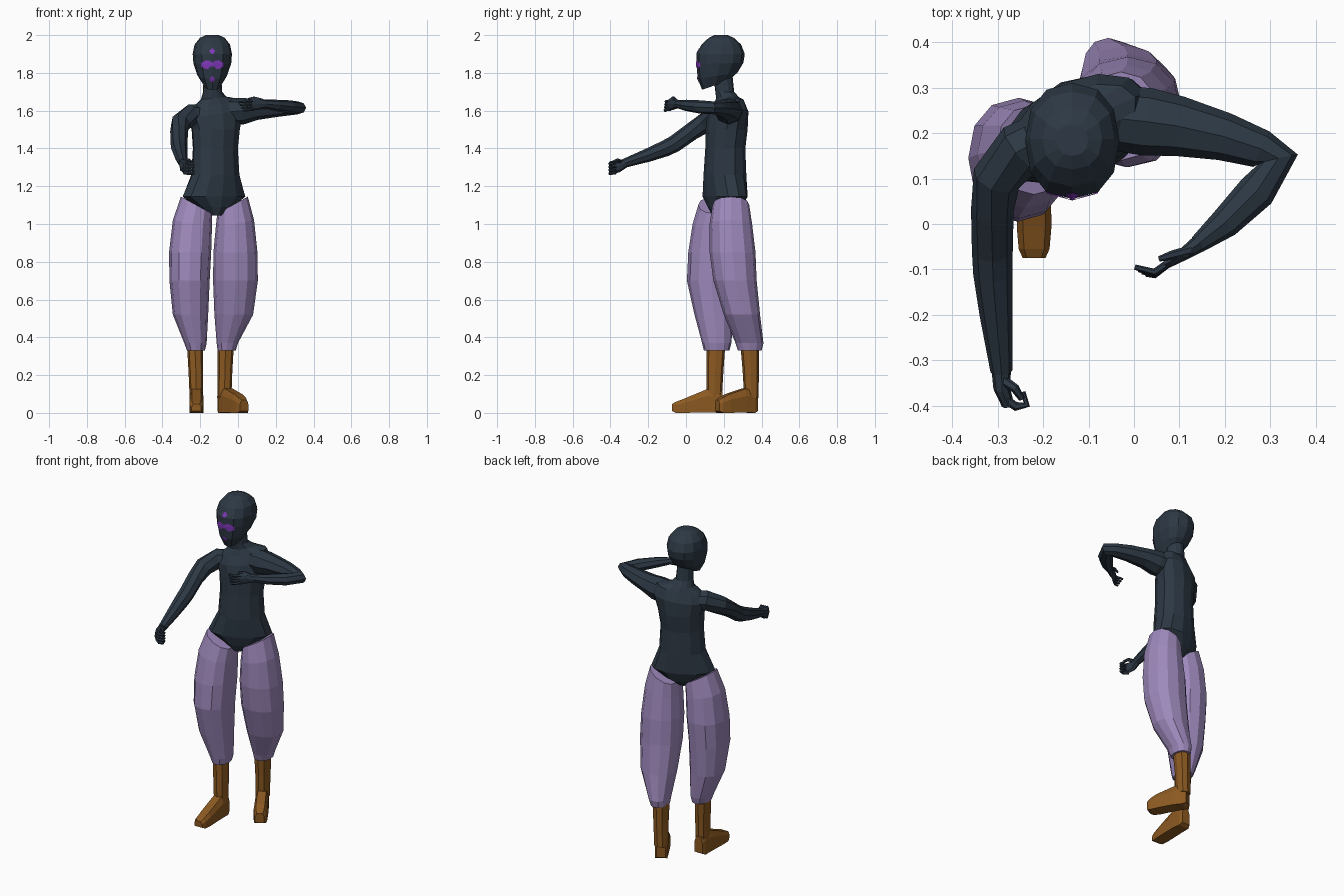
import bpy, bmesh, math
from mathutils import Vector
from mathutils.bvhtree import BVHTree


def material(name, rgb):
    m = bpy.data.materials.new(name)
    m.diffuse_color = (*rgb, 1)
    return m


DARK = material("dark slate", (0.026, 0.040, 0.058))
LAVENDER = material("lavender cloth", (0.34, 0.25, 0.50))
BROWN = material("brown leather", (0.26, 0.10, 0.015))
PURPLE = material("bright purple", (0.22, 0.04, 0.50))


def finish(bm, name, mat):
    bmesh.ops.recalc_face_normals(bm, faces=bm.faces)
    me = bpy.data.meshes.new(name)
    bm.to_mesh(me)
    bm.free()
    me.materials.append(mat)
    ob = bpy.data.objects.new(name, me)
    bpy.context.collection.objects.link(ob)
    return ob


def loft(name, rings, mat):
    """Skin a stack of equal-sized rings and cap both ends."""
    bm = bmesh.new()
    vs = [[bm.verts.new(p) for p in r] for r in rings]
    n = len(vs[0])
    for a, b in zip(vs, vs[1:]):
        for i in range(n):
            j = (i + 1) % n
            bm.faces.new((a[i], a[j], b[j], b[i]))
    bm.faces.new(vs[0])
    bm.faces.new(vs[-1])
    return finish(bm, name, mat)


def ring(cx, cy, z, rx, ry, yaw=0.0, tx=0.0, ty=0.0, n=12, power=1.0):
    """Horizontal oval; tx and ty raise it along its own axes."""
    out = []
    for i in range(n):
        a = 2 * math.pi * i / n
        c, s = math.cos(a), math.sin(a)
        u = rx * math.copysign(abs(c) ** power, c)
        v = ry * math.copysign(abs(s) ** power, s)
        out.append(Vector((cx + u * math.cos(yaw) - v * math.sin(yaw),
                           cy + u * math.sin(yaw) + v * math.cos(yaw),
                           z + tx * u + ty * v)))
    return out


def box_ring(z, x0, x1, y0, y1, **kw):
    return ring((x0 + x1) / 2, (y0 + y1) / 2, z, (x1 - x0) / 2, (y1 - y0) / 2, **kw)


def tube(name, pts, mat, n=8):
    """Limb along points (x, y, z, side radius, upright radius)."""
    ps = [Vector(p[:3]) for p in pts]
    rings = []
    for i, p in enumerate(ps):
        t = Vector()
        if i:
            t += (p - ps[i - 1]).normalized()
        if i < len(ps) - 1:
            t += (ps[i + 1] - p).normalized()
        t.normalize()
        side = t.cross(Vector((0, 0, 1))).normalized()
        up = side.cross(t)
        w, h = pts[i][3], pts[i][-1]
        rings.append([p + side * w * math.cos(2 * math.pi * k / n)
                      + up * h * math.sin(2 * math.pi * k / n) for k in range(n)])
    return loft(name, rings, mat)


# Torso and neck, turned about the vertical axis
YAW = 0.42
torso = [(-0.125, 0.19, 1.045, 0.035, 0.055, 0), (-0.125, 0.205, 1.09, 0.10, 0.088, 0),
         (-0.127, 0.207, 1.145, 0.182, 0.104, 0), (-0.12, 0.206, 1.26, 0.133, 0.109, 0),
         (-0.12, 0.208, 1.40, 0.124, 0.102, 0), (-0.118, 0.215, 1.50, 0.134, 0.106, 0),
         (-0.118, 0.222, 1.585, 0.160, 0.096, 0.12), (-0.12, 0.225, 1.638, 0.135, 0.070, 0.18),
         (-0.128, 0.220, 1.668, 0.070, 0.058, 0.1), (-0.135, 0.205, 1.70, 0.050, 0.050, 0),
         (-0.135, 0.195, 1.79, 0.047, 0.052, 0)]
loft("torso", [ring(x, y, z, rx, ry, YAW, t) for x, y, z, rx, ry, t in torso], DARK)

# Head
head_rows = [(1.735, 0.085, 0.225, 0.045, 0.35), (1.785, 0.062, 0.272, 0.078, 0.15),
             (1.85, 0.055, 0.304, 0.100, 0.03), (1.90, 0.055, 0.311, 0.104, 0),
             (1.95, 0.082, 0.292, 0.094, 0), (1.985, 0.12, 0.255, 0.066, 0),
             (2.0, 0.15, 0.22, 0.035, 0)]
head = loft("head", [box_ring(z, -0.136 - r, -0.136 + r, a, b, ty=t, power=0.88)
                     for z, a, b, r, t in head_rows], DARK)

# Painted face marks: thin cells laid on the face
hb = bmesh.new()
hb.from_mesh(head.data)
tree = BVHTree.FromBMesh(hb)


def marked(x, z):
    dx, dz = abs(x), z - 1.843
    wing = dx < 0.058 and abs(dz) < 0.011 + 0.011 * math.sin(math.pi * min(dx, 0.058) / 0.058)
    dots = any(dx + abs(z - c) < 0.017 for c in (1.915, 1.765))
    return (wing and not (dx < 0.014 and dz < -0.007)) or dots


fm = bmesh.new()
S = 0.005
for i in range(-14, 14):
    for k in range(40):
        x, z = i * S, 1.74 + k * S
        if marked(x + S / 2, z + S / 2):
            quad = []
            for u, v in ((0, 0), (S, 0), (S, S), (0, S)):
                hit = tree.ray_cast(Vector((x + u - 0.136, -1, z + v)), Vector((0, 1, 0)))[0]
                if hit:
                    quad.append(fm.verts.new(hit - Vector((0, 0.003, 0))))
            if len(quad) == 4:
                fm.faces.new(quad)
hb.free()
bmesh.ops.remove_doubles(fm, verts=fm.verts, dist=0.0005)
finish(fm, "face_marks", PURPLE)

# Arms
tube("right_arm", [(-0.18, 0.20, 1.575, 0.055), (-0.25, 0.165, 1.575, 0.06),
                   (-0.303, 0.10, 1.535, 0.054), (-0.312, 0.03, 1.49, 0.047),
                   (-0.312, -0.06, 1.425, 0.045), (-0.311, -0.11, 1.40, 0.043),
                   (-0.304, -0.20, 1.365, 0.036), (-0.292, -0.325, 1.322, 0.024)], DARK)
tube("left_arm", [(-0.06, 0.235, 1.595, 0.07), (0.03, 0.225, 1.598, 0.075, 0.070),
                  (0.10, 0.215, 1.606, 0.066, 0.055), (0.20, 0.192, 1.612, 0.053, 0.046),
                  (0.28, 0.165, 1.614, 0.043, 0.038), (0.318, 0.143, 1.615, 0.044, 0.034),
                  (0.27, 0.072, 1.62, 0.042, 0.035), (0.20, 0.002, 1.628, 0.034, 0.030),
                  (0.14, -0.045, 1.635, 0.020, 0.022)], DARK)

# Hands
tube("right_palm", [(-0.292, -0.32, 1.322, 0.022, 0.023), (-0.292, -0.36, 1.307, 0.018, 0.034),
                    (-0.278, -0.397, 1.298, 0.014, 0.034)], DARK)
tube("right_thumb", [(-0.288, -0.345, 1.328, 0.012), (-0.262, -0.362, 1.338, 0.010),
                     (-0.247, -0.385, 1.330, 0.007)], DARK, 6)
tube("left_palm", [(0.145, -0.042, 1.635, 0.020, 0.022), (0.11, -0.066, 1.637, 0.014, 0.032),
                   (0.07, -0.088, 1.633, 0.011, 0.030)], DARK)
tube("left_thumb", [(0.125, -0.058, 1.655, 0.011), (0.085, -0.068, 1.666, 0.010),
                    (0.055, -0.077, 1.662, 0.006)], DARK, 6)
for i in range(4):
    z = 1.322 - 0.017 * i
    tube(f"right_finger_{i + 1}", [(-0.285, -0.385, z, 0.010), (-0.26, -0.402, z - 0.003, 0.010),
                                   (-0.236, -0.398, z - 0.004, 0.008),
                                   (-0.245, -0.37, z - 0.002, 0.006)], DARK, 6)
    z = 1.652 - 0.015 * i
    tube(f"left_finger_{i + 1}", [(0.08, -0.083, z, 0.009), (0.045, -0.106 - 0.002 * i, z - 0.004, 0.008),
                                  (0.002 + 0.008 * i, -0.095 - 0.005 * i, z - 0.008, 0.006)], DARK, 6)

# Baggy trouser legs: rows of z, x range, y range, sideways tilt
right_rows = [(1.10, -0.302, -0.138, 0.065, 0.262, -0.55), (1.0, -0.345, -0.138, 0.035, 0.272, -0.2),
              (0.85, -0.365, -0.142, 0.012, 0.278, 0), (0.70, -0.363, -0.150, 0.005, 0.266, 0),
              (0.52, -0.345, -0.158, 0.045, 0.252, 0), (0.37, -0.285, -0.166, 0.085, 0.240, 0),
              (0.33, -0.270, -0.175, 0.095, 0.230, 0)]
left_rows = [(1.10, -0.110, 0.052, 0.140, 0.335, 0.55), (1.0, -0.118, 0.085, 0.125, 0.350, 0.2),
             (0.85, -0.130, 0.103, 0.125, 0.368, 0), (0.70, -0.132, 0.105, 0.145, 0.374, 0),
             (0.52, -0.125, 0.080, 0.200, 0.392, 0), (0.37, -0.113, 0.000, 0.262, 0.410, 0),
             (0.33, -0.108, -0.012, 0.275, 0.400, 0)]
for side, rows in (("right", right_rows), ("left", left_rows)):
    loft(f"{side}_trouser_leg", [box_ring(z, a, b, c, d, tx=t, power=0.9)
                                 for z, a, b, c, d, t in rows], LAVENDER)


# Boots: shaft plus a wedge foot pointing along its yaw
def boot(side, shaft, heel, yaw, length, toe_top):
    loft(f"{side}_boot_shaft", [box_ring(*r, n=8, power=0.8) for r in shaft], BROWN)
    fwd = Vector((math.sin(yaw), -math.cos(yaw), 0))
    lat = Vector((math.cos(yaw), math.sin(yaw), 0))
    base = Vector((*heel, 0))
    rings = []
    for d, top, w, bottom in ((0, 0.11, 0.026, 0.012), (0.02, 0.125, 0.034, 0),
                              (0.075, 0.128, 0.037, 0.003), (length * 0.75, toe_top + 0.018, 0.038, 0),
                              (length - 0.02, toe_top, 0.034, 0), (length, toe_top - 0.012, 0.025, 0.01)):
        section = ((-w, bottom), (w, bottom), (w, top * 0.7), (w * 0.65, top),
                   (-w * 0.65, top), (-w, top * 0.7))
        rings.append([base + fwd * d + lat * u + Vector((0, 0, z)) for u, z in section])
    loft(f"{side}_boot_foot", rings, BROWN)


boot("right", [(0.36, -0.270, -0.187, 0.110, 0.208), (0.22, -0.262, -0.184, 0.108, 0.198),
               (0.08, -0.256, -0.184, 0.108, 0.190)], (-0.220, 0.192), 0.0, 0.267, 0.058)
boot("left", [(0.36, -0.110, -0.022, 0.288, 0.388), (0.22, -0.108, -0.030, 0.300, 0.386),
              (0.08, -0.110, -0.035, 0.308, 0.384)], (-0.086, 0.368), 0.53, 0.235, 0.080)
